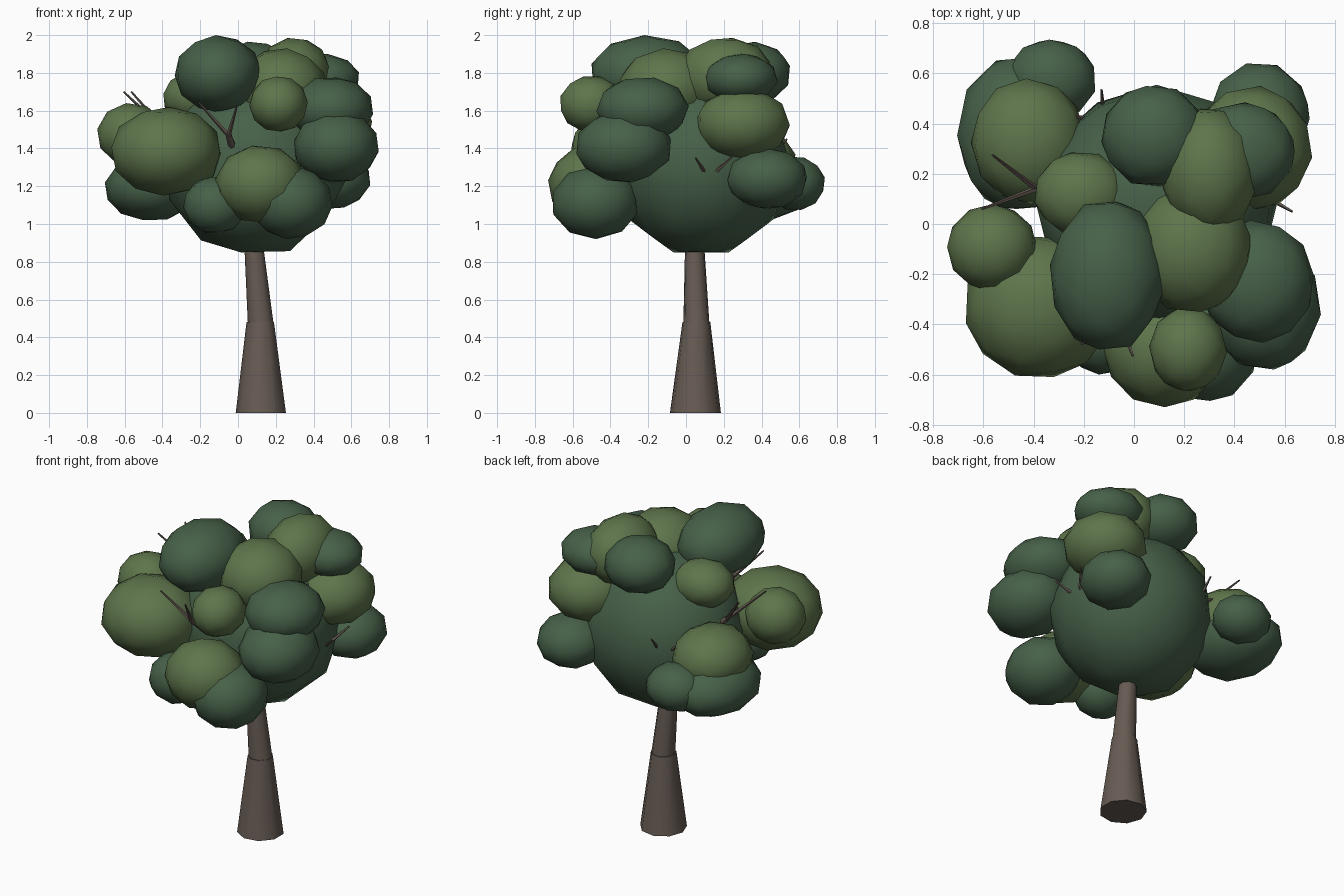
import bpy, bmesh, math, random
from mathutils import Vector, Euler

if "Cube" in bpy.data.objects:
    bpy.data.objects.remove(bpy.data.objects["Cube"])

random.seed(4)


def material(name, rgb):
    m = bpy.data.materials.new(name)
    m.diffuse_color = (*rgb, 1)
    m.use_nodes = True
    m.node_tree.nodes["Principled BSDF"].inputs["Base Color"].default_value = m.diffuse_color
    return m


DARK = material("dark leaf green", (0.062, 0.118, 0.066))
LIGHT = material("light leaf green", (0.112, 0.178, 0.071))
BARK = material("bark brown", (0.135, 0.105, 0.087))


def finish(bm, name, mat, angle):
    bmesh.ops.recalc_face_normals(bm, faces=bm.faces)
    me = bpy.data.meshes.new(name)
    bm.to_mesh(me)
    bm.free()
    me.materials.append(mat)
    ob = bpy.data.objects.new(name, me)
    bpy.context.collection.objects.link(ob)
    bpy.ops.object.select_all(action='DESELECT')
    ob.select_set(True)
    bpy.context.view_layer.objects.active = ob
    bpy.ops.object.shade_smooth_by_angle(angle=math.radians(angle))


def clump(name, mat, centre, radii, rot=None):
    """Turned low-poly ball, fitted to the given centre and half sizes."""
    bm = bmesh.new()
    bmesh.ops.create_icosphere(bm, subdivisions=2, radius=1)
    if rot is None:
        rot = [random.uniform(0, math.tau) for _ in range(3)]
    turn = Euler(rot).to_matrix()
    for v in bm.verts:
        v.co = turn @ v.co
    half = [max(abs(v.co[i]) for v in bm.verts) for i in range(3)]
    for v in bm.verts:
        v.co = Vector([centre[i] + v.co[i] / half[i] * radii[i] for i in range(3)])
    finish(bm, name, mat, 80)


def limb(name, a, b, ra, rb, sides=8, level=False):
    """Tapered limb from a to b; level ends for the trunk."""
    a, b = Vector(a), Vector(b)
    turn = (b - a).to_track_quat('Z', 'Y')
    bm = bmesh.new()
    rings = []
    for c, r in ((a, ra), (b, rb)):
        ring = []
        for i in range(sides):
            t = math.tau * (i + 0.5) / sides
            p = Vector((r * math.cos(t), r * math.sin(t), 0))
            ring.append(bm.verts.new(c + (p if level else turn @ p)))
        rings.append(ring)
    for i in range(sides):
        j = (i + 1) % sides
        bm.faces.new((rings[0][i], rings[0][j], rings[1][j], rings[1][i]))
    bm.faces.new(rings[0][::-1])
    bm.faces.new(rings[1])
    finish(bm, name, BARK, 60)


# Trunk in two tapered lengths, and a hidden top
limb("trunk_lower", (.125, .05, 0), (.12, .055, .48), .137, .075, 9, True)
limb("trunk_upper", (.122, .055, .475), (.082, .045, .92), .07, .05, 9, True)
limb("trunk_top", (.082, .045, .91), (.06, .04, 1.25), .05, .035, 9, True)

# Branches, each ending in a fork of two twigs
forks = {
    "left": ((-.39, .14, 1.5), (-.565, .275, 1.70), (-.605, .06, 1.70)),
    "front": ((-.05, -.40, 1.47), (-.21, -.48, 1.645), (-.005, -.525, 1.63)),
    "right": ((.51, .12, 1.24), (.63, .05, 1.35), (.61, .25, 1.36)),
    "back": ((-.12, .41, 1.30), (-.13, .535, 1.45), (-.28, .435, 1.42)),
}
for side, (joint, tip_a, tip_b) in forks.items():
    limb("branch_" + side, (.07, .04, 1.1), joint, .035, .016, 6)
    limb("twig_a_" + side, joint, tip_a, .013, .005, 5)
    limb("twig_b_" + side, joint, tip_b, .013, .005, 5)

# Big inner crown, one corner pointing down and left
clump("crown_core", DARK, (.09, .08, 1.31), (.48, .475, .46), (0, math.radians(36), 0))

# Outer leaf clumps
dark = [
    ((-.105, -.205, 1.795), (.23, .295, .205)),   # top front
    ((.08, .35, 1.80), (.21, .20, .165)),         # top back
    ((.43, .29, 1.77), (.21, .195, .13)),         # top right
    ((.49, -.23, 1.61), (.225, .245, .165)),      # right upper
    ((.52, -.33, 1.41), (.225, .25, .19)),        # right middle
    ((.50, .43, 1.24), (.20, .21, .16)),          # right back low
    ((.28, -.48, 1.115), (.22, .225, .195)),      # front low
    ((-.12, -.44, 1.10), (.17, .16, .15)),        # front low left
    ((-.46, .36, 1.19), (.245, .30, .17)),        # left back low
    ((-.33, .575, 1.215), (.175, .16, .14)),      # back low
]
light = [
    ((-.38, -.33, 1.385), (.29, .28, .235)),      # left front
    ((-.565, -.095, 1.475), (.18, .175, .165)),   # far left
    ((-.42, .33, 1.34), (.23, .25, .185)),        # left back
    ((-.21, .12, 1.67), (.185, .165, .14)),       # upper left
    ((.30, .21, 1.785), (.19, .25, .20)),         # top
    ((.23, -.10, 1.72), (.24, .25, .21)),         # top front
    ((.47, .30, 1.53), (.24, .25, .185)),         # right back
    ((.215, -.50, 1.635), (.155, .165, .145)),    # small front
    ((.12, -.50, 1.21), (.24, .23, .205)),        # front middle
]
for i, (c, r) in enumerate(dark):
    clump(f"dark_leaf_clump_{i + 1}", DARK, c, r)
for i, (c, r) in enumerate(light):
    clump(f"light_leaf_clump_{i + 1}", LIGHT, c, r)
